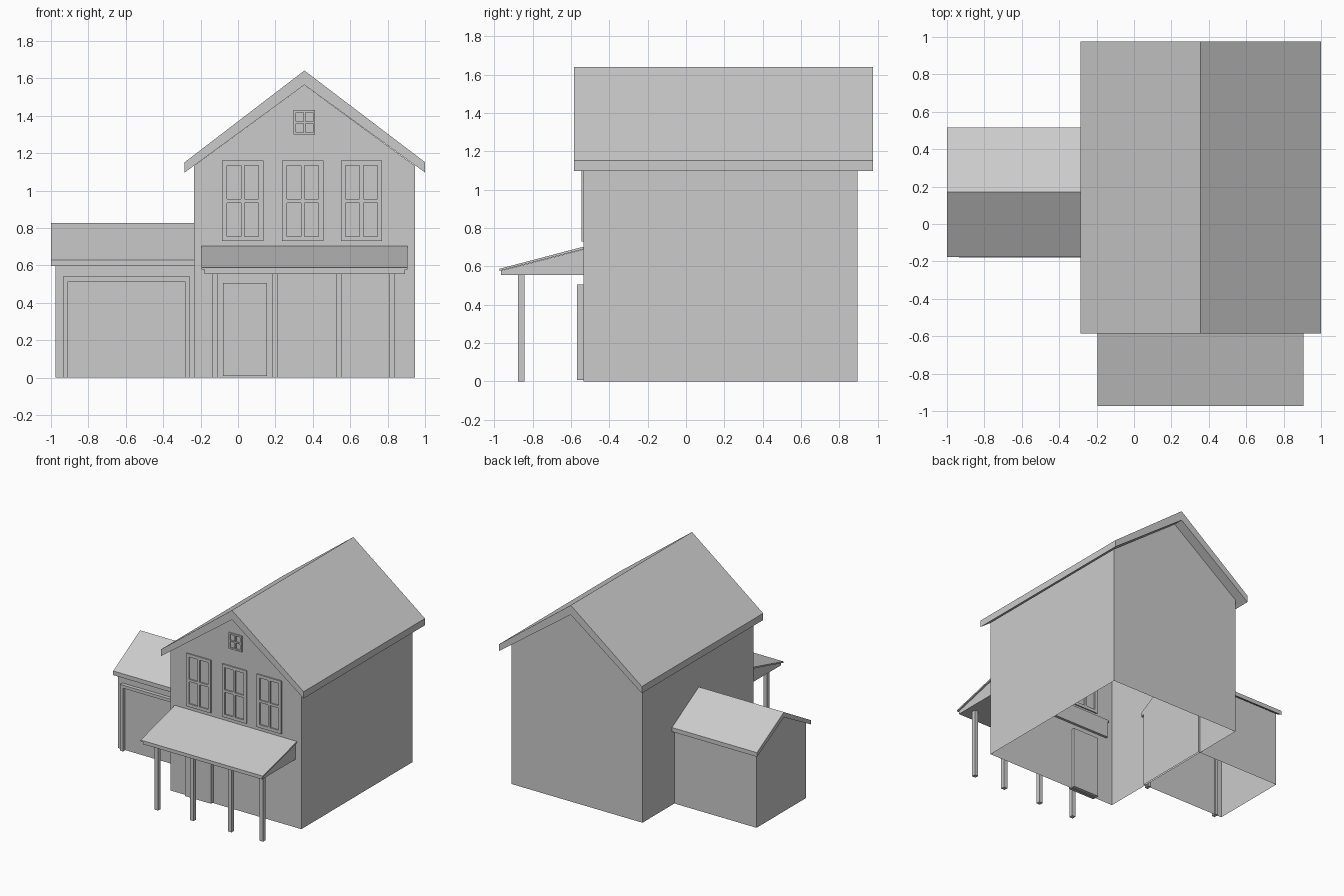
import bpy, bmesh

if "Cube" in bpy.data.objects:
    bpy.data.objects.remove(bpy.data.objects["Cube"])


def make_object(name, bm):
    bmesh.ops.recalc_face_normals(bm, faces=bm.faces)
    mesh = bpy.data.meshes.new(name)
    bm.to_mesh(mesh)
    bm.free()
    obj = bpy.data.objects.new(name, mesh)
    bpy.context.collection.objects.link(obj)
    return obj


def boxes(name, spans):
    """One object made of boxes, each given as (x0, x1, y0, y1, z0, z1)."""
    bm = bmesh.new()
    for x0, x1, y0, y1, z0, z1 in spans:
        verts = bmesh.ops.create_cube(bm, size=1)["verts"]
        for v in verts:
            v.co = (x1 if v.co.x > 0 else x0,
                    y1 if v.co.y > 0 else y0,
                    z1 if v.co.z > 0 else z0)
    return make_object(name, bm)


def prism(name, profile, axis, a, b, skip_sides=()):
    """Extrude a closed profile along x or y; skipped sides are left open."""
    bm = bmesh.new()

    def place(p, t):
        return (t, p[0], p[1]) if axis == "x" else (p[0], t, p[1])

    start = [bm.verts.new(place(p, a)) for p in profile]
    end = [bm.verts.new(place(p, b)) for p in profile]
    bm.faces.new(start)
    bm.faces.new(end)
    n = len(profile)
    for i in range(n):
        if i not in skip_sides:
            j = (i + 1) % n
            bm.faces.new((start[i], start[j], end[j], end[i]))
    return make_object(name, bm)


def walls(name, axis, a, b, left, right, mid, eave, peak):
    """Gabled shell, open below and under the roof."""
    profile = [(left, 0), (right, 0), (right, eave), (mid, peak), (left, eave)]
    return prism(name, profile, axis, a, b, skip_sides=(0, 2, 3))


def gable_roof(name, axis, a, b, left, right, mid, low, high, under, peak):
    profile = [(left, low), (mid, under), (right, low),
               (right, high), (mid, peak), (left, high)]
    return prism(name, profile, axis, a, b)


def window(name, x0, x1, z0, z1, border, bar, y0=-0.545, y1=-0.525):
    """Raised frame with a cross of bars, four openings."""
    xm, zm = (x0 + x1) / 2, (z0 + z1) / 2
    stiles = [(x0, x0 + border), (xm - bar / 2, xm + bar / 2), (x1 - border, x1)]
    rails = [(z0, z0 + border), (zm - bar / 2, zm + bar / 2), (z1 - border, z1)]
    spans = [(l, r, y0, y1, z0, z1) for l, r in stiles]
    for (_, l), (r, _) in zip(stiles, stiles[1:]):
        spans += [(l, r, y0, y1, b, t) for b, t in rails]
    return boxes(name, spans)


# Main house
walls("house_walls", "y", -0.535, 0.895, -0.235, 0.945, 0.355, 1.133, 1.565)
gable_roof("house_roof", "y", -0.585, 0.975, -0.285, 1.0, 0.355,
           1.097, 1.152, 1.565, 1.642)

# Garage wing, reaching slightly into the house
walls("garage_walls", "x", -0.975, -0.22, -0.15, 0.485, 0.17, 0.61, 0.785)
gable_roof("garage_roof", "x", -1.0, -0.22, -0.176, 0.516, 0.17,
           0.596, 0.63, 0.785, 0.828)

# Garage door surround
boxes("garage_door_frame", [
    (-0.935, -0.91, -0.18, -0.14, 0, 0.54),
    (-0.283, -0.257, -0.18, -0.14, 0, 0.54),
    (-0.91, -0.283, -0.18, -0.14, 0.515, 0.54)])

# Front door
boxes("front_door", [(-0.08, 0.155, -0.568, -0.51, 0.008, 0.507)])

# Upper windows and attic window
for i, x in enumerate((-0.085, 0.236, 0.55)):
    window(f"upper_window_{i + 1}", x, x + 0.22, 0.73, 1.16, 0.025, 0.02)
window("attic_window", 0.297, 0.413, 1.30, 1.43, 0.012, 0.01)

# Porch roof sheet and the wedge under it
prism("porch_roof", [(-0.973, 0.577), (-0.52, 0.694), (-0.52, 0.707),
                     (-0.973, 0.588)], "x", -0.195, 0.905)
prism("porch_wedge", [(-0.965, 0.555), (-0.515, 0.555), (-0.515, 0.694),
                      (-0.965, 0.578)], "x", -0.178, 0.893)

# Porch posts
for i, x in enumerate((-0.122, 0.197, 0.54, 0.823)):
    boxes(f"porch_post_{i + 1}",
          [(x - 0.016, x + 0.016, -0.876, -0.844, 0, 0.558)])
